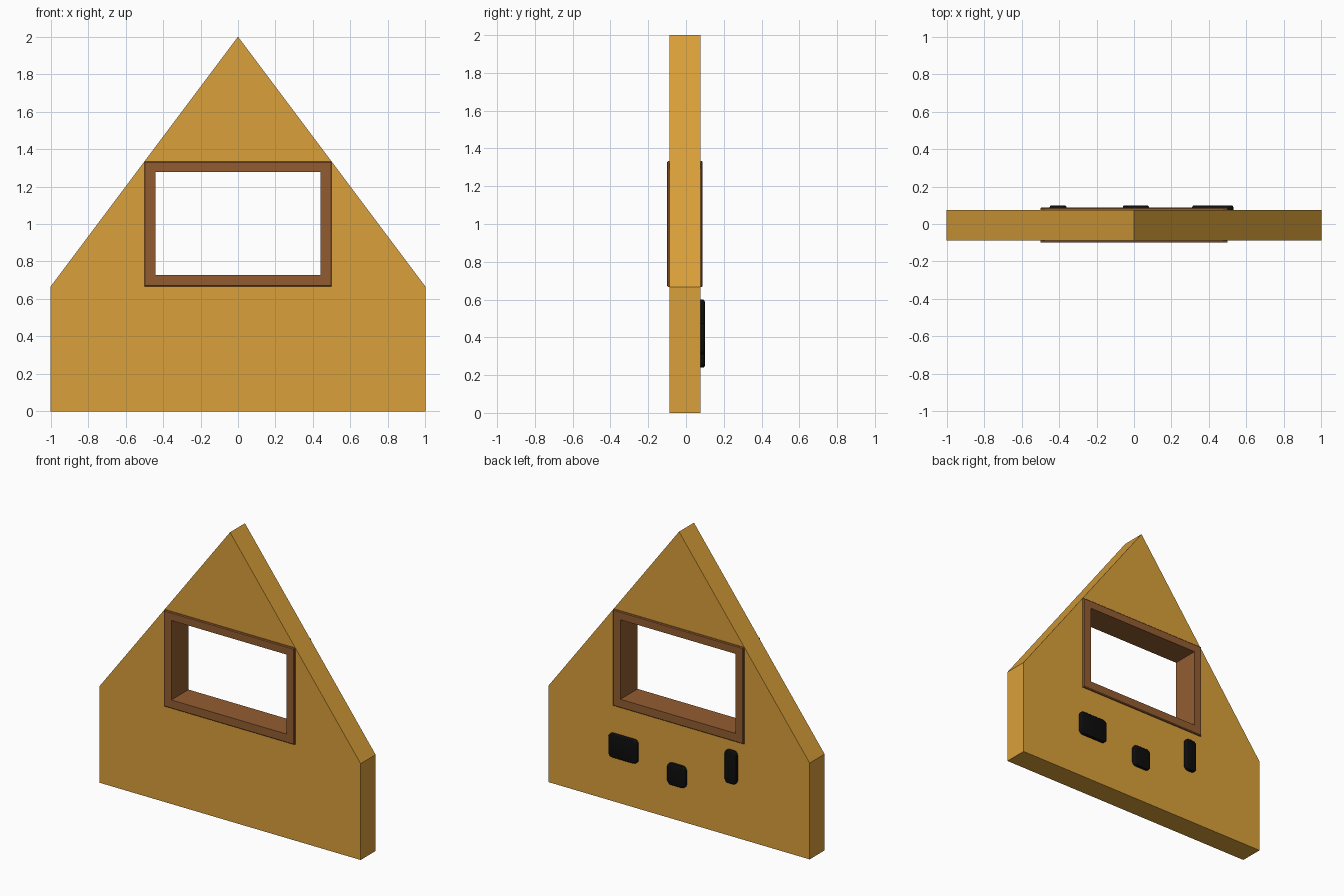
import bpy, bmesh

if "Cube" in bpy.data.objects:
    bpy.data.objects.remove(bpy.data.objects["Cube"])

def material(name, rgb):
    m = bpy.data.materials.new(name)
    m.diffuse_color = (*rgb, 1)
    m.use_nodes = True
    m.node_tree.nodes["Principled BSDF"].inputs["Base Color"].default_value = m.diffuse_color
    return m

ochre = material("ochre wall", (0.70, 0.35, 0.042))
brown = material("brown wood", (0.29, 0.108, 0.030))
black = material("black", (0.004, 0.004, 0.004))

def finish(bm, name, mat):
    bmesh.ops.recalc_face_normals(bm, faces=bm.faces)
    me = bpy.data.meshes.new(name)
    bm.to_mesh(me)
    bm.free()
    me.materials.append(mat)
    ob = bpy.data.objects.new(name, me)
    bpy.context.collection.objects.link(ob)
    return ob

LOW, HIGH = 2 / 3, 4 / 3      # window opening heights
Y0, Y1 = -0.087, 0.076        # wall front and back

# Gable wall: four panels round the opening on each side, plus the outer rim
pts = [(-1, 0), (1, 0), (1, LOW), (.5, HIGH), (0, 2), (-.5, HIGH), (-1, LOW),
       (.5, LOW), (-.5, LOW)]
panels = [(0, 1, 2, 7, 8, 6), (2, 3, 7), (3, 4, 5), (5, 6, 8)]
bm = bmesh.new()
sides = [[bm.verts.new((x, y, z)) for x, z in pts] for y in (Y0, Y1)]
for f in panels:
    bm.faces.new([sides[0][i] for i in f])
    bm.faces.new([sides[1][i] for i in reversed(f)])
for i in range(7):
    j = (i + 1) % 7
    bm.faces.new((sides[0][j], sides[0][i], sides[1][i], sides[1][j]))
finish(bm, "gable_wall", ochre)

# Window frame: rectangular ring, standing slightly proud of both wall faces
def rect(x, z0, z1):
    return [(-x, z0), (x, z0), (x, z1), (-x, z1)]

bm = bmesh.new()
rings = [[bm.verts.new((x, y, z)) for x, z in r]
         for y, r in ((-0.1, rect(.5, LOW, HIGH)), (0.088, rect(.5, LOW, HIGH)),
                      (0.088, rect(.44, .727, 1.277)), (-0.1, rect(.44, .727, 1.277)))]
for k in range(4):
    a, b = rings[k], rings[(k + 1) % 4]
    for i in range(4):
        j = (i + 1) % 4
        bm.faces.new((a[i], a[j], b[j], b[i]))
outer = [e for e in bm.edges if all(abs(abs(v.co.x) - .5) < 1e-4 for v in e.verts)
         and abs(e.verts[0].co.y - e.verts[1].co.y) < 1e-4]
bmesh.ops.bevel(bm, geom=outer, offset=0.005, segments=1, affect='EDGES')
finish(bm, "window_frame", brown)

# Rounded black plates on the back
def plate(name, x0, x1, z0, z1):
    bm = bmesh.new()
    bmesh.ops.create_cube(bm, size=1)
    y0, y1 = 0.07, 0.1
    for v in bm.verts:
        v.co = ((x0 + x1) / 2 + v.co.x * (x1 - x0), (y0 + y1) / 2 + v.co.y * (y1 - y0),
                (z0 + z1) / 2 + v.co.z * (z1 - z0))
    corners = [e for e in bm.edges if abs(e.verts[0].co.y - e.verts[1].co.y) > .01]
    bmesh.ops.bevel(bm, geom=corners, offset=0.028, segments=4, profile=.5, affect='EDGES')
    rim = [e for e in bm.edges if all(v.co.y > y1 - 1e-4 for v in e.verts)]
    bmesh.ops.bevel(bm, geom=rim, offset=0.012, segments=3, profile=.5, affect='EDGES')
    ob = finish(bm, name, black)
    bpy.context.view_layer.objects.active = ob
    ob.select_set(True)
    bpy.ops.object.shade_smooth_by_angle()
    ob.select_set(False)

plate("wide_plate", .31, .53, .31, .475)
plate("middle_plate", -.06, .08, .24, .39)
plate("tall_plate", -.45, -.36, .37, .60)
